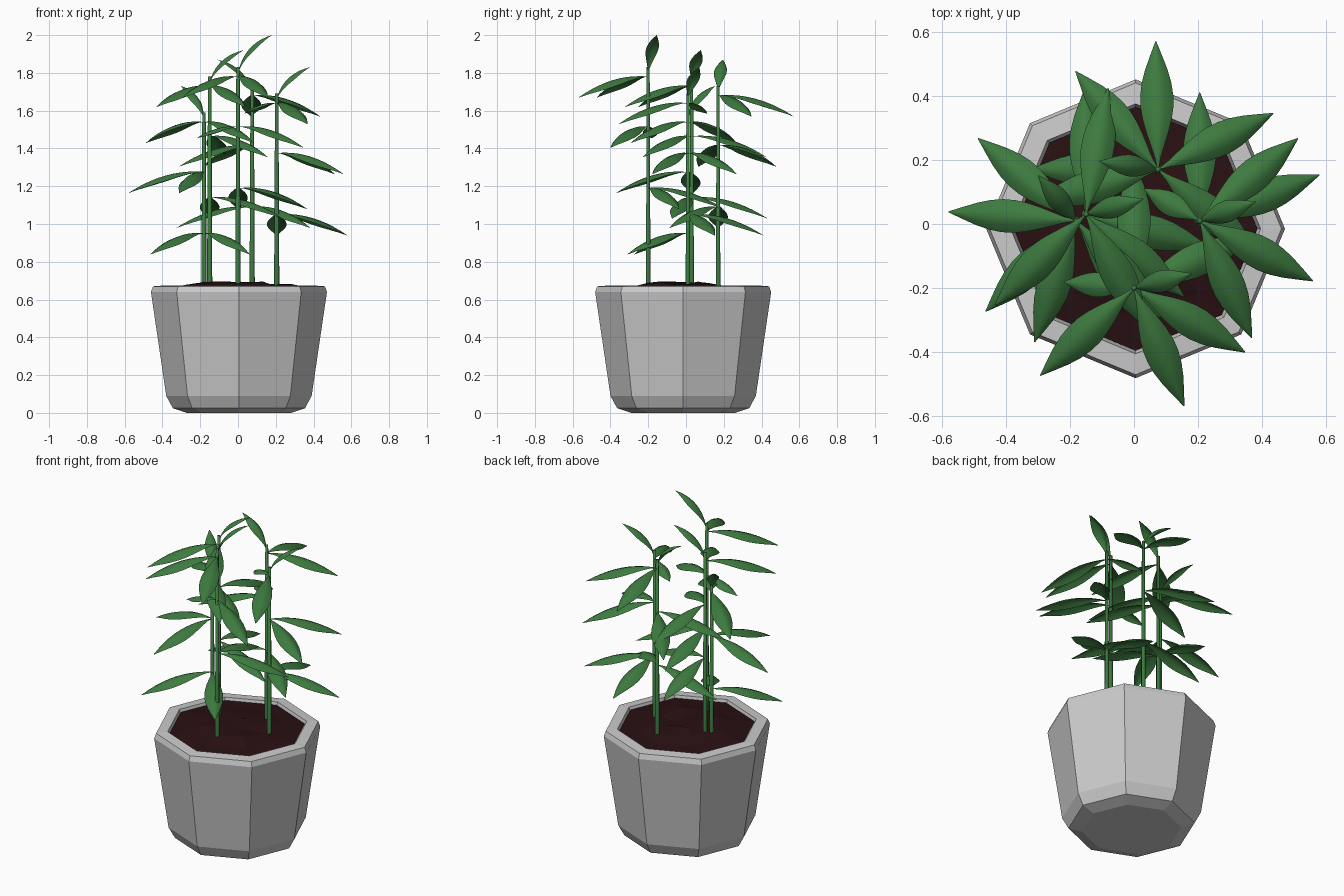
import bpy, bmesh, math, random
from mathutils import Vector

if "Cube" in bpy.data.objects:
    bpy.data.objects.remove(bpy.data.objects["Cube"])

random.seed(4)
CX, CY = 0.005, -0.015
UP = Vector((0, 0, 1))


def material(name, color):
    m = bpy.data.materials.new(name)
    m.diffuse_color = (*color, 1)
    m.use_nodes = True
    m.node_tree.nodes["Principled BSDF"].inputs["Base Color"].default_value = m.diffuse_color
    return m


GREEN = material("leaf_green", (0.047, 0.195, 0.05))
SOIL = material("soil_brown", (0.022, 0.005, 0.006))


def finish(bm, name, mat=None, smooth=False):
    mesh = bpy.data.meshes.new(name)
    bm.to_mesh(mesh)
    bm.free()
    obj = bpy.data.objects.new(name, mesh)
    bpy.context.collection.objects.link(obj)
    if mat:
        mesh.materials.append(mat)
    for p in mesh.polygons:
        p.use_smooth = smooth


def bridge(bm, a, b, closed=True):
    n = len(a)
    for i in range(n if closed else n - 1):
        j = (i + 1) % n
        bm.faces.new((a[i], a[j], b[j], b[i]))


def polar(degrees, r, z=0.0):
    a = math.radians(degrees)
    return Vector((r * math.cos(a), r * math.sin(a), z))


def ring(bm, center, r, n, jitter=0.0):
    return [bm.verts.new(center + polar(360 * i / n, r, random.uniform(-jitter, jitter)))
            for i in range(n)]


# Octagonal pot with chamfered foot and rim
bm = bmesh.new()
profile = [(0.275, 0), (0.35, 0.025), (0.385, 0.09), (0.466, 0.64),
           (0.455, 0.67), (0.39, 0.675), (0.375, 0.62)]
rings = [ring(bm, Vector((CX, CY, z)), r, 8) for r, z in profile]
for a, b in zip(rings, rings[1:]):
    bridge(bm, a, b)
bm.faces.new(rings[0][::-1])
finish(bm, "pot")

# Lumpy soil mound filling the pot
bm = bmesh.new()
rings = [ring(bm, Vector((CX, CY, 0.66 + 0.012 * min(k, 2))), 0.38 - 0.1 * k, 8,
              0.012 * min(k, 1)) for k in range(4)]
for a, b in zip(rings, rings[1:]):
    bridge(bm, a, b)
bm.faces.new(rings[-1])
finish(bm, "soil", SOIL)


def add_leaf(bm, base, control, tip, half_width, steps=10):
    """Arched lance-shaped blade with drooping edges."""
    side = Vector((tip.x - base.x, tip.y - base.y, 0)).normalized().cross(UP)
    previous = None
    for k in range(steps + 1):
        t = k / steps
        w = half_width * max(0.03, math.sin(math.pi * t ** 1.2))
        p = base * (1 - t) ** 2 + control * (2 * t * (1 - t)) + tip * t ** 2
        tangent = ((control - base) * (1 - t) + (tip - control) * t).normalized()
        normal = side.cross(tangent)
        row = [bm.verts.new(p + side * (s * w) - normal * (s * s * 0.55 * w))
               for s in (-1, -.5, 0, .5, 1)]
        if previous:
            bridge(bm, previous, row, closed=False)
        previous = row


# Each plant: foot x, foot y, height of top leaf pair, crown direction,
# directions of the three leaf pairs from top to bottom
PLANTS = {
    "front": (0.0, -0.2, 1.78, 14, (-67, -137, -30, 175, 24, 90)),
    "left_inner": (-0.15, 0.03, 1.73, 15, (-62, -135, 80, -40, 90, -15)),
    "left_outer": (-0.18, 0.01, 1.54, 130, (140, -49, 176, -109, -53, -135)),
    "back": (0.075, 0.17, 1.68, 172, (91, 26, 130, 195, -40, 180)),
    "right": (0.205, 0.01, 1.64, 19, (-66, 150, 40, -28, 21, 90)),
}
PAIR_DROP = (0, 0.265, 0.59)
YOUNG = {("front", 3): 0.55, ("right", 1): 0.5}     # shorter leaves

for name, (x, y, height, crown_dir, leaf_dirs) in PLANTS.items():
    foot, top = Vector((x, y, 0.65)), Vector((x, y, height + 0.05))

    # Thin tapering stem
    bm = bmesh.new()
    low, high = ring(bm, foot, 0.014, 6), ring(bm, top, 0.009, 6)
    bridge(bm, low, high)
    bm.faces.new(high)
    finish(bm, name + "_stem", GREEN, smooth=True)

    # Three leaf pairs plus the curling crown leaf
    bm = bmesh.new()
    for i, direction in enumerate(leaf_dirs):
        base = Vector((x, y, height - PAIR_DROP[i // 2]))
        size = YOUNG.get((name, i), 1.0)
        add_leaf(bm, base, base + polar(direction, 0.2, 0.02) * size,
                 base + polar(direction, 0.4, -0.11) * size, 0.052 * size ** 0.5)
    rise = 0.17 if name == "front" else 0.14
    add_leaf(bm, top - UP * 0.03, top + polar(crown_dir, 0.035, rise * 0.75),
             top + polar(crown_dir, 0.185, rise), 0.034)
    finish(bm, name + "_leaves", GREEN, smooth=True)
